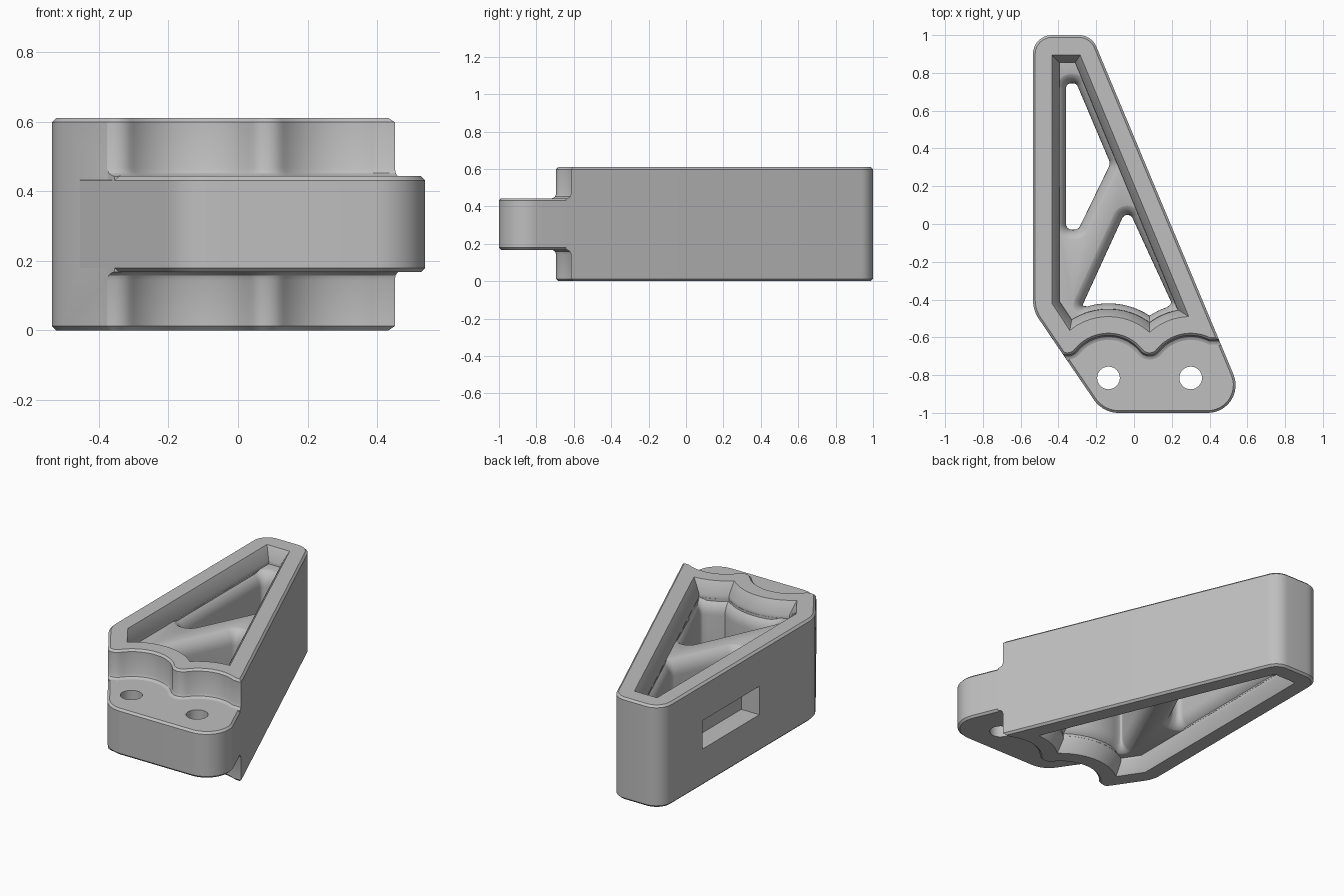
import bpy, bmesh, math
from mathutils import Vector

HEIGHT, MID = 0.61, 0.305
BOLTS = [(-0.135, -0.815), (0.30, -0.815)]

cube = bpy.data.objects.get("Cube")
if cube:
    bpy.data.objects.remove(cube, do_unlink=True)

grey = bpy.data.materials.new("machined grey")
grey.use_nodes = True
grey.diffuse_color = (0.52, 0.52, 0.52, 1)
grey.node_tree.nodes["Principled BSDF"].inputs["Base Color"].default_value = (0.52, 0.52, 0.52, 1)


def rounded(corners, steps=8):
    """Closed outline from (x, y, radius) corners, wound counter-clockwise."""
    pts, n = [], len(corners)
    for i, (x, y, r) in enumerate(corners):
        p = Vector((x, y))
        if r == 0:
            pts.append(p)
            continue
        a = Vector(corners[i - 1][:2]) - p
        b = Vector(corners[(i + 1) % n][:2]) - p
        half = a.angle(b) / 2
        t = min(r / math.tan(half), 0.48 * a.length, 0.48 * b.length)
        r = t * math.tan(half)
        a.normalize()
        b.normalize()
        centre = p + (a + b).normalized() * (r / math.sin(half))
        start, end = p + a * t - centre, p + b * t - centre
        sweep = start.angle_signed(end)
        for k in range(steps + 1):
            ang = -sweep * k / steps
            c, s = math.cos(ang), math.sin(ang)
            pts.append(centre + Vector((start.x * c - start.y * s, start.x * s + start.y * c)))
    area = sum(pts[i - 1].cross(pts[i]) for i in range(len(pts)))
    return pts if area > 0 else pts[::-1]


def offset(pts, d):
    """Move an outline outwards by d."""
    out, n = [], len(pts)
    for i, p in enumerate(pts):
        e1, e2 = (p - pts[i - 1]).normalized(), (pts[(i + 1) % n] - p).normalized()
        n1, n2 = Vector((e1.y, -e1.x)), Vector((e2.y, -e2.x))
        out.append(p + (n1 + n2) * (d / (1 + n1.dot(n2))))
    return out


def loft(name, pts, levels):
    """Solid through copies of an outline at (z, offset) levels."""
    bm = bmesh.new()
    rings = [[bm.verts.new((p.x, p.y, z)) for p in offset(pts, d)] for z, d in levels]
    bm.faces.new(rings[0][::-1])
    bm.faces.new(rings[-1])
    n = len(pts)
    for lo, hi in zip(rings, rings[1:]):
        for i in range(n):
            j = (i + 1) % n
            bm.faces.new((lo[i], lo[j], hi[j], hi[i]))
    bmesh.ops.recalc_face_normals(bm, faces=bm.faces)
    mesh = bpy.data.meshes.new(name)
    bm.to_mesh(mesh)
    bm.free()
    mesh.materials.append(grey)
    ob = bpy.data.objects.new(name, mesh)
    bpy.context.collection.objects.link(ob)
    return ob


def activate(ob):
    bpy.ops.object.select_all(action='DESELECT')
    ob.select_set(True)
    bpy.context.view_layer.objects.active = ob


def combine(ob, cutter, operation='DIFFERENCE'):
    mod = ob.modifiers.new("cut", 'BOOLEAN')
    mod.operation, mod.solver, mod.object = operation, 'EXACT', cutter
    activate(ob)
    bpy.ops.object.modifier_apply(modifier=mod.name)
    bpy.data.objects.remove(cutter, do_unlink=True)


def mirrored(levels):
    """Complete upper levels (height above the middle, offset) to both sides."""
    return [(MID - h, d) for h, d in reversed(levels)] + [(MID + h, d) for h, d in levels]


def scallops(radius, x_from, x_to, steps=12):
    """Arcs about both bolts, from right to left, meeting in a cusp."""
    cusp = (BOLTS[0][0] + BOLTS[1][0]) / 2
    pts = []
    for (cx, cy), hi, lo in ((BOLTS[1], x_from, cusp), (BOLTS[0], cusp, x_to)):
        for k in range(steps + 1):
            x = hi + (lo - hi) * k / steps
            p = (x, cy + math.sqrt(radius ** 2 - (x - cx) ** 2), 0)
            if not pts or abs(pts[-1][0] - x) > 1e-6:
                pts.append(p)
    return pts


def wave_y(x):
    """Scalloped front edge of the tall body."""
    u = abs((x + 0.3525) % 0.435 - 0.2175)
    if u < 0.171:
        return -0.81 + math.sqrt(0.22 ** 2 - u * u)
    return -0.634 - math.sqrt(0.06 ** 2 - (0.2175 - u) ** 2)


# Tall body
outline = [(-0.535, 1, 0.1), (-0.535, -0.457, 0.18), (-0.165, -1, 0.16),
           (0.612, -1, 0.175), (-0.225, 1, 0.1)]
body = loft("bracket_body", rounded(outline), mirrored([(MID - 0.012, 0), (MID, -0.012)]))

# Scalloped front step, with a small fillet where it meets the tongue
wave = [(-0.7, -0.59, 0)]
wave += [(x, wave_y(x), 0) for x in (-0.57 + 0.97 * k / 90 for k in range(91))]
wave += [(0.7, -0.615, 0), (0.7, -1.3, 0), (-0.7, -1.3, 0)]
combine(body, loft("step_cutter", rounded(wave), mirrored(
    [(0.137, -0.028), (0.14, -0.016), (0.147, -0.006), (0.162, 0),
     (MID - 0.012, 0), (MID + 0.012, 0.024)])))

# Shallow tapered pockets, above and below the web
pocket = rounded([(-0.435, -0.42, 0), (-0.435, 0.895, 0), (-0.285, 0.895, 0)]
                 + scallops(0.325, 0.29, -0.34))
for side in (1, -1):
    levels = [(0.215, -0.04), (0.235, -0.04), (MID, 0), (MID + 0.02, 0.011)]
    combine(body, loft("pocket_cutter", pocket, [(MID + side * h, d) for h, d in levels]))

# Through openings with rounded mouths, which leave the tall diagonal rib
upper = rounded([(-0.36, -0.03, 0.035), (-0.36, 0.745, 0.03), (-0.305, 0.745, 0.03),
                 (-0.125, 0.32, 0.04), (-0.295, -0.03, 0.035)])
lower = rounded([(-0.275, -0.435, 0.03), (-0.035, 0.09, 0.03), (0.2, -0.42, 0.03)]
                + scallops(0.395, 0.175, -0.245))
mouth = [(0.13 + 0.09 * math.sin(a), 0.075 * (1 - math.cos(a)))
         for a in (math.pi / 2 * k / 8 for k in range(9))]
for shape in (upper, lower):
    hole = loft("opening_cutter", shape, mirrored(mouth))
    combine(hole, loft("opening_limit", pocket, [(0, -0.041), (HEIGHT, -0.041)]), 'INTERSECT')
    combine(body, hole)

# Blind slot in the straight side wall
slot = rounded([(-0.7, 0.07, 0), (-0.415, 0.07, 0), (-0.415, 0.61, 0), (-0.7, 0.61, 0)])
combine(body, loft("slot_cutter", slot, [(0.22, 0), (0.39, 0)]))

# Mounting tongue with two bolt holes
tongue_outline = [(-0.455, -0.575, 0)] + outline[2:4] + [(0.434, -0.575, 0)]
tongue = loft("mounting_tongue", rounded(tongue_outline, 12),
              mirrored([(0.126, 0), (0.138, -0.012)]))
for cx, cy in BOLTS:
    ring = [(cx + 0.06 * math.cos(a), cy + 0.06 * math.sin(a), 0)
            for a in (math.tau * k / 32 for k in range(32))]
    combine(tongue, loft("bolt_cutter", rounded(ring), [(0, 0), (HEIGHT, 0)]))

for ob in (body, tongue):
    activate(ob)
    bpy.ops.object.shade_smooth_by_angle(angle=math.radians(30))
